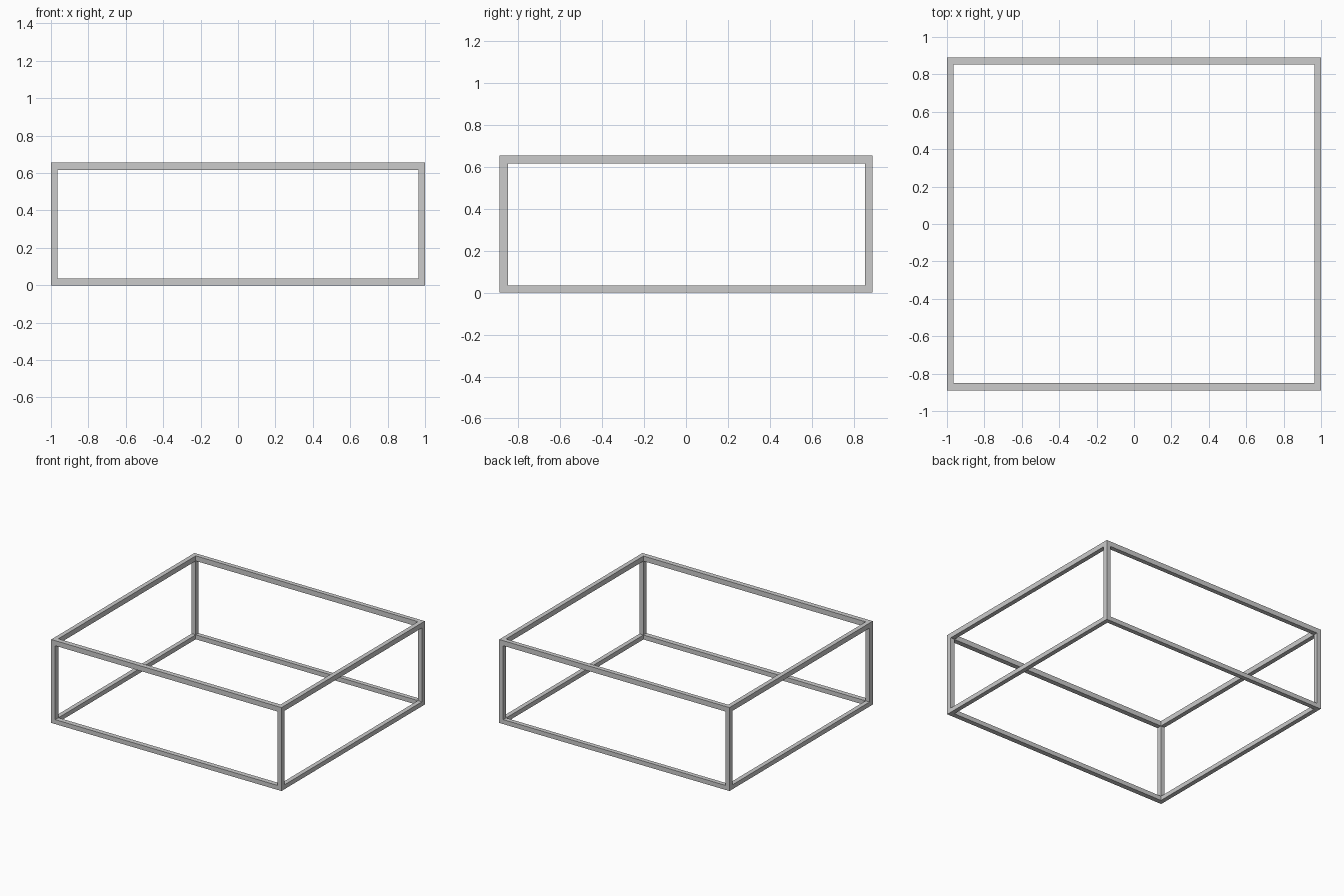
import bpy

if "Cube" in bpy.data.objects:
    bpy.data.objects.remove(bpy.data.objects["Cube"])

X, Y, H = 1.0, 0.889, 0.655      # outer half width, half depth, height
T = 0.035                        # bar thickness
FRONT = 0.039                    # front bars are slightly deeper
TOP = 0.04                       # height of the top rails


def bar(name, lo, hi):
    """Square bar given by two opposite corners."""
    bpy.ops.mesh.primitive_cube_add(size=1)
    ob = bpy.context.object
    ob.name = name
    for v in ob.data.vertices:
        v.co = [lo[i] if v.co[i] < 0 else hi[i] for i in range(3)]
    return ob


yf, yb = -Y + FRONT, Y - T       # inner faces of the front and back bars

# Bottom and top rectangles
for level, z0, z1 in (("bottom", 0, T), ("top", H - TOP, H)):
    bar(level + "_front_rail", (-X, -Y, z0), (X, yf, z1))
    bar(level + "_back_rail", (-X, yb, z0), (X, Y, z1))
    bar(level + "_left_rail", (-X, yf, z0), (-X + T, yb, z1))
    bar(level + "_right_rail", (X - T, yf, z0), (X, yb, z1))

# Corner posts between the rectangles
for side, x0, x1 in (("left", -X, -X + T), ("right", X - T, X)):
    bar("front_" + side + "_post", (x0, -Y, T), (x1, yf, H - TOP))
    bar("back_" + side + "_post", (x0, yb, T), (x1, Y, H - TOP))
